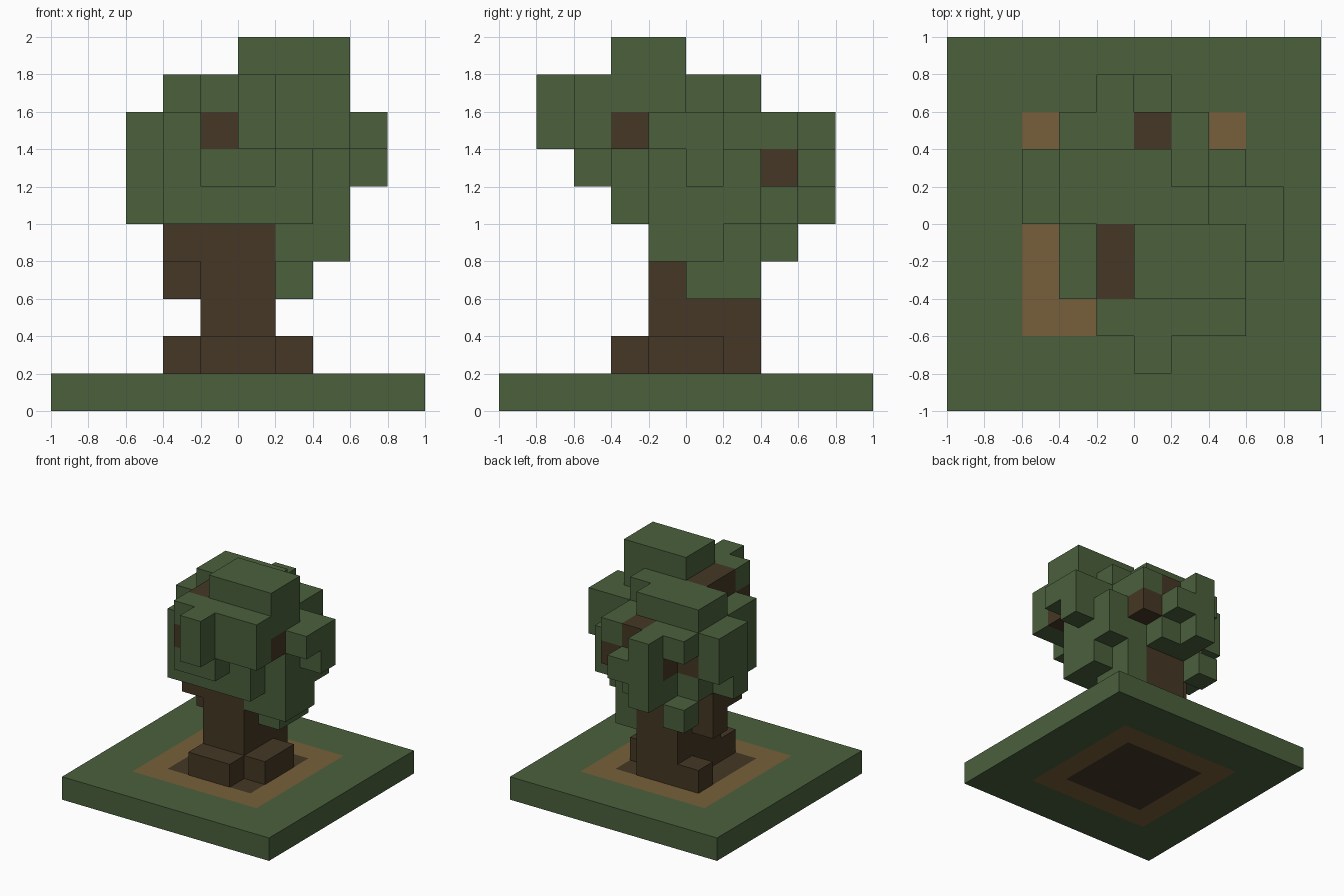
import bpy, bmesh
from mathutils import Vector

if "Cube" in bpy.data.objects:
    bpy.data.objects.remove(bpy.data.objects["Cube"], do_unlink=True)

S = 0.2  # block size


def material(name, rgb):
    m = bpy.data.materials.new(name)
    m.use_nodes = True
    col = (*rgb, 1.0)
    m.diffuse_color = col
    b = next(n for n in m.node_tree.nodes if n.type == "BSDF_PRINCIPLED")
    b.inputs["Base Color"].default_value = col
    b.inputs["Roughness"].default_value = 0.9
    return m


GREEN = material("leaf green", (0.069, 0.117, 0.046))
BARK = material("dark bark", (0.060, 0.039, 0.018))
SOIL = material("tan soil", (0.185, 0.117, 0.043))

cells = {}  # block (i, j, k) -> part name; later parts replace earlier ones


def fill(part, x, y, z):
    """Fill an inclusive range of blocks; each axis is a number or a (first, last) pair."""
    span = [range(a[0], a[1] + 1) if isinstance(a, tuple) else range(a, a + 1) for a in (x, y, z)]
    for i in span[0]:
        for j in span[1]:
            for k in span[2]:
                cells[i, j, k] = part


# Ground slab with nested soil squares
fill("grass_base", (0, 9), (0, 9), 0)
fill("soil_ring", (2, 7), (2, 7), 0)
fill("dark_soil", (3, 6), (3, 6), 0)

# Crown, layer by layer from the bottom: layer -> (x range, y range) boxes
crown = {
    3: [(6, (5, 6))],
    4: [((6, 7), (4, 5)), (6, 6), (3, 7)],
    5: [((3, 6), 3), ((3, 7), (4, 6)), (2, 5), ((4, 5), 7), (4, 8)],
    6: [((4, 5), 2), ((3, 6), 3), ((3, 7), (4, 6)), (2, (5, 6)), (8, 5), (5, 7), ((4, 5), 8)],
    7: [(5, 1), ((5, 7), 2), ((3, 6), 3), ((3, 8), 4), ((2, 8), 5), ((2, 6), 6),
        ((3, 4), 7), (6, 7), (4, 8)],
    8: [(5, 1), ((4, 7), 2), ((5, 7), (3, 4)), ((3, 6), 5), ((3, 5), 6)],
    9: [((5, 7), (3, 4))],
}
for k, boxes in crown.items():
    for x, y in boxes:
        fill("foliage", x, y, k)

# Trunk and the roots around its foot
fill("trunk", (4, 5), (4, 6), (1, 4))
fill("roots", (4, 5), 3, 1)
fill("roots", 6, (4, 5), 1)
fill("roots", 3, 6, 1)

# Branches showing through the leaves
for x, y, z in [(3, 5, (3, 4)), (3, 4, 4), (4, 2, 7), (4, (3, 4), (7, 8)), (7, 3, 7),
                (3, 6, 6), (4, 7, 6), (6, 7, 6), (5, 7, 7)]:
    fill("branches", x, y, z)

AXES = [Vector(v) for v in ((1, 0, 0), (0, 1, 0), (0, 0, 1))]


def build(part, mat):
    """Make one object from the exposed block faces of a part."""
    bm = bmesh.new()
    for c, p in cells.items():
        if p != part:
            continue
        mid = Vector(((c[0] - 4.5) * S, (c[1] - 4.5) * S, (c[2] + 0.5) * S))
        for a in range(3):
            u, v = AXES[(a + 1) % 3] * S / 2, AXES[(a + 2) % 3] * S / 2
            for sign in (1, -1):
                near = list(c)
                near[a] += sign
                if tuple(near) in cells:
                    continue
                m = mid + AXES[a] * sign * S / 2
                quad = [m - u - v, m + u - v, m + u + v, m - u + v][::sign]
                bm.faces.new([bm.verts.new(q) for q in quad])
    bmesh.ops.remove_doubles(bm, verts=bm.verts[:], dist=0.001)
    mesh = bpy.data.meshes.new(part)
    bm.to_mesh(mesh)
    bm.free()
    mesh.materials.append(mat)
    ob = bpy.data.objects.new(part, mesh)
    bpy.context.collection.objects.link(ob)


for part, mat in [("grass_base", GREEN), ("soil_ring", SOIL), ("dark_soil", BARK),
                  ("trunk", BARK), ("roots", BARK), ("branches", BARK), ("foliage", GREEN)]:
    build(part, mat)
